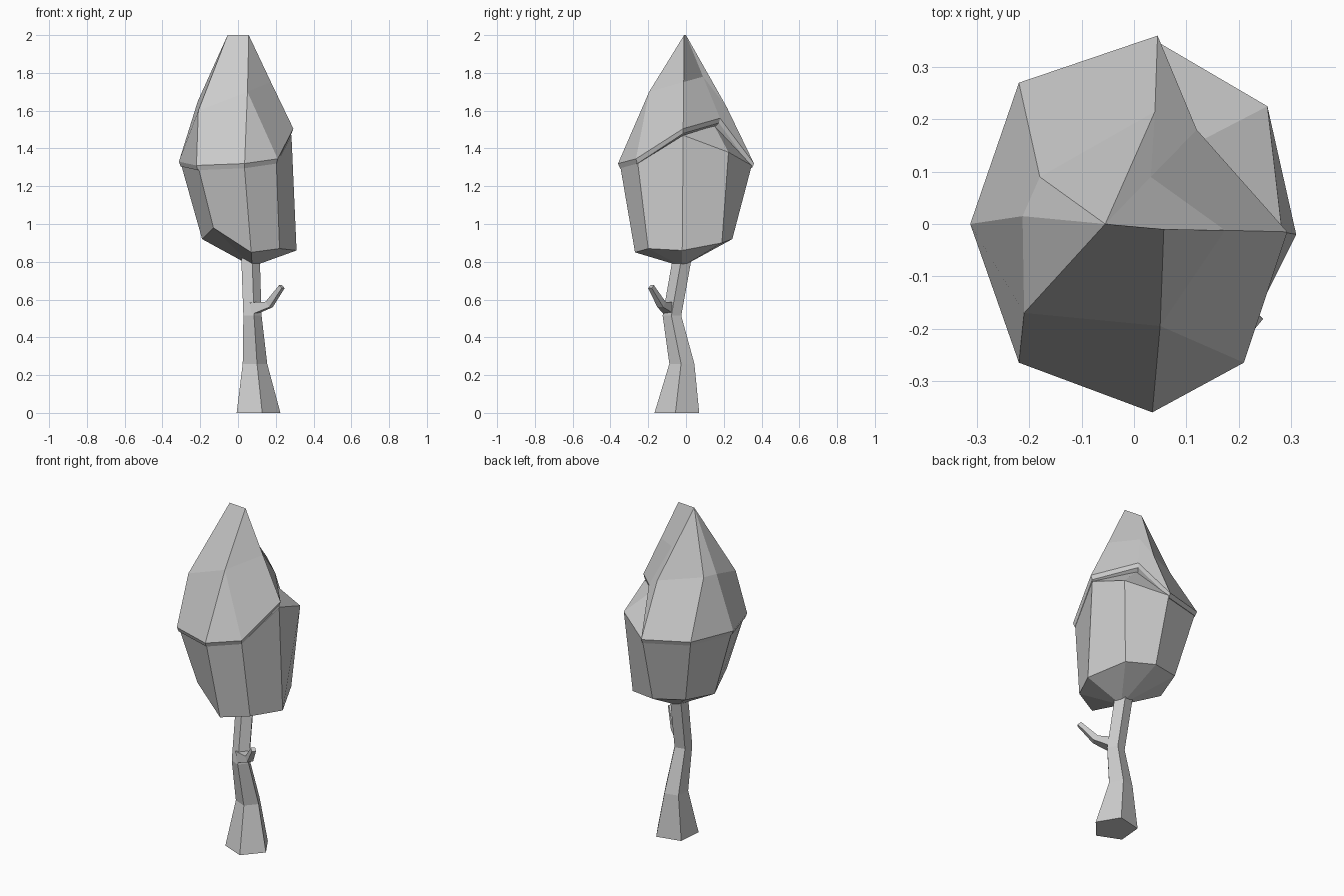
import bpy, bmesh, math
from mathutils import Vector


def skin(name, rings, cap_start=True, cap_end=True):
    """Join rings of equal point count into a flat-shaded solid."""
    bm = bmesh.new()
    loops = [[bm.verts.new(p) for p in r] for r in rings]
    n = len(loops[0])
    for a, b in zip(loops, loops[1:]):
        for i in range(n):
            j = (i + 1) % n
            bm.faces.new((a[i], a[j], b[j], b[i]))
    if cap_start:
        bm.faces.new(loops[0][::-1])
    if cap_end:
        bm.faces.new(loops[-1])
    bmesh.ops.remove_doubles(bm, verts=bm.verts, dist=0.0005)
    bmesh.ops.recalc_face_normals(bm, faces=bm.faces)
    me = bpy.data.meshes.new(name)
    bm.to_mesh(me)
    bm.free()
    ob = bpy.data.objects.new(name, me)
    bpy.context.collection.objects.link(ob)
    return ob


def ring(center, radius, sides, start=0.0, direction=(0, 0, 1)):
    """Regular polygon around a centre, facing a direction."""
    q = Vector(direction).to_track_quat('Z', 'Y') if direction != (0, 0, 1) else None
    pts = []
    for i in range(sides):
        a = math.radians(start) + 2 * math.pi * i / sides
        v = Vector((radius * math.cos(a), radius * math.sin(a), 0))
        pts.append(Vector(center) + (q @ v if q else v))
    return pts


# Crooked five-sided trunk
skin("trunk", [ring(c, r, 5, -77) for c, r in (
    ((0.10, -0.045, 0.0), 0.125),
    ((0.085, -0.02, 0.26), 0.07),
    ((0.073, -0.073, 0.515), 0.052),
    ((0.062, -0.015, 0.84), 0.053))])

# Short bent twig
skin("branch", [ring(c, r, 4, 45, d) for c, r, d in (
    ((0.08, -0.085, 0.553), 0.045, (1, -0.45, 0.2)),
    ((0.165, -0.13, 0.574), 0.026, (1, -0.6, 0.9)),
    ((0.232, -0.185, 0.668), 0.017, (0.6, -0.5, 0.9)))])

# Lower leaves: points run W, SW, S, SE, E, NE, N, NW
low = [(-0.19, 0.0, 0.92), (-0.13, -0.2, 0.98), (0.07, -0.27, 0.85), (0.22, -0.2, 0.87),
       (0.31, -0.02, 0.86), (0.22, 0.19, 0.90), (0.05, 0.245, 0.92), (-0.13, 0.19, 0.94)]
high = [(-0.30, 0.0, 1.31), (-0.21, -0.255, 1.30), (0.034, -0.347, 1.30), (0.203, -0.255, 1.32),
        (0.283, -0.015, 1.47), (0.255, 0.225, 1.38), (0.045, 0.348, 1.31), (-0.212, 0.26, 1.32)]
skin("lower_leaves", [[(0.075, -0.02, 0.775)] * 8, low, high, [(0.11, 0.15, 1.52)] * 8],
     False, False)

# Upper leaf cap with a thin lip and a ridge at the top
rim = [(-0.313, 0.0, 1.33), (-0.22, -0.265, 1.31), (0.035, -0.36, 1.32), (0.21, -0.265, 1.345),
       (0.293, -0.015, 1.505), (0.12, 0.18, 1.56), (0.045, 0.36, 1.32), (-0.22, 0.27, 1.34)]
lip = [(x * 0.97, y * 0.97, z - 0.025) for x, y, z in rim]
mid = [(-0.213, 0.015, 1.65), (-0.21, -0.17, 1.60), (0.05, -0.195, 1.70), (0.05, -0.195, 1.70),
       (0.174, -0.012, 1.752), (0.032, 0.09, 1.78), (0.04, 0.215, 1.62), (-0.18, 0.09, 1.65)]
a, b = (-0.055, 0.0, 2.0), (0.057, -0.01, 2.0)
skin("leaf_cap", [[(0.0, 0.0, 1.38)] * 8, lip, rim, mid, [a, a, b, b, b, a, a, a]],
     False, False)
